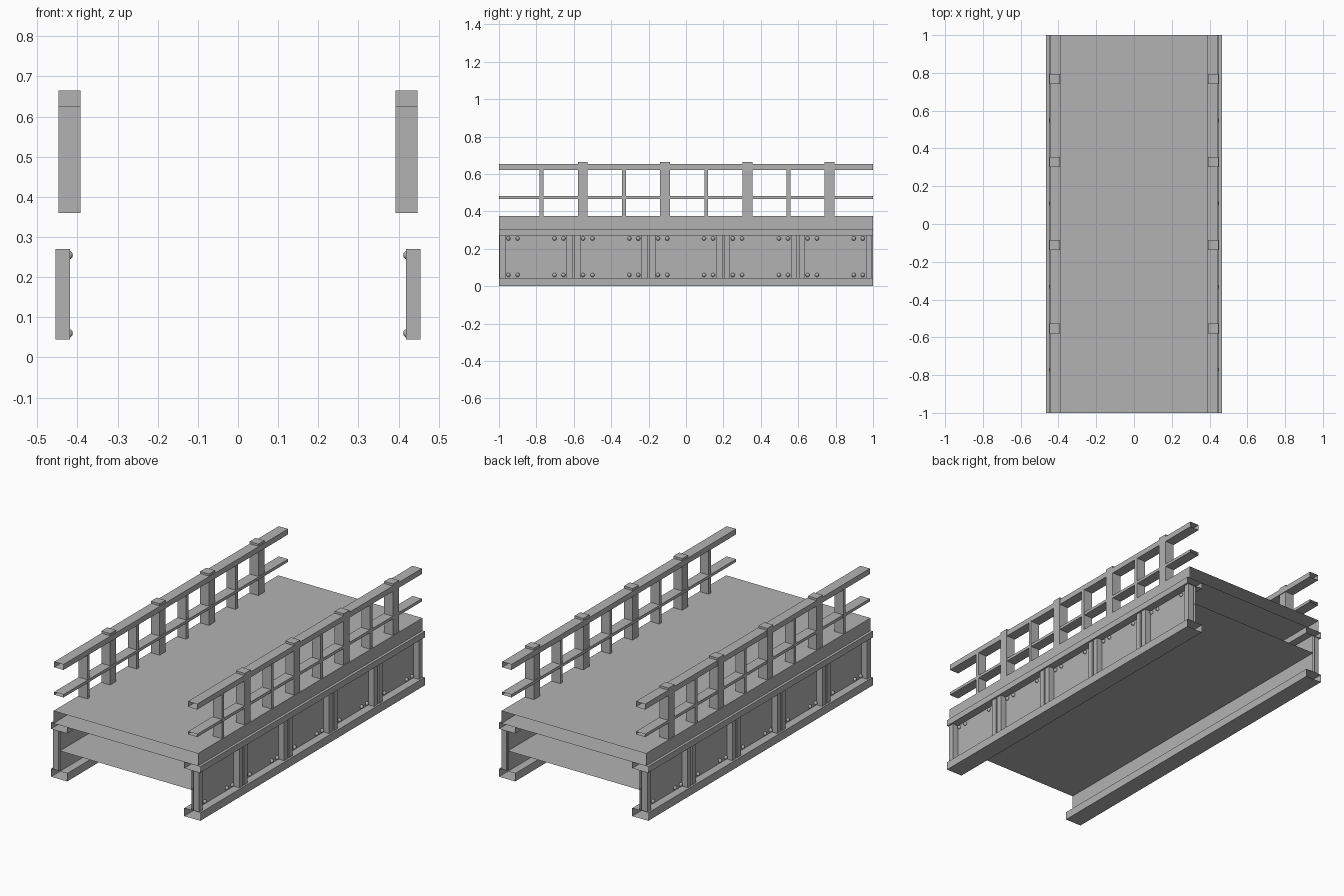
import bpy
import bmesh
from mathutils import Matrix

if "Cube" in bpy.data.objects:
    bpy.data.objects.remove(bpy.data.objects["Cube"], do_unlink=True)

steel = bpy.data.materials.new("grey_steel")
steel.use_nodes = True
GREY = (0.45, 0.45, 0.45, 1)
steel.diffuse_color = GREY
steel.node_tree.nodes["Principled BSDF"].inputs["Base Color"].default_value = GREY


def finish(bm, name):
    mesh = bpy.data.meshes.new(name)
    bm.to_mesh(mesh)
    bm.free()
    mesh.materials.append(steel)
    obj = bpy.data.objects.new(name, mesh)
    bpy.context.collection.objects.link(obj)
    return obj


def add_box(bm, x, y, z, open_ends=False):
    """Box from (min, max) ranges, optionally a tube open along y."""
    size = [b - a for a, b in (x, y, z)]
    mid = [(a + b) / 2 for a, b in (x, y, z)]
    mat = Matrix.Translation(mid) @ Matrix.Diagonal((*size, 1))
    verts = bmesh.ops.create_cube(bm, size=1, matrix=mat)["verts"]
    if open_ends:
        faces = {f for v in verts for f in v.link_faces}
        ends = [f for f in faces if abs(f.normal.y) > 0.9]
        bmesh.ops.delete(bm, geom=ends, context="FACES_ONLY")


def box_part(name, x, z, ys, open_ends=False):
    bm = bmesh.new()
    for y in ys:
        add_box(bm, x, y, z, open_ends)
    return finish(bm, name)


def both_sides(obj):
    """Mirror a part across the bridge centre line."""
    mod = obj.modifiers.new("mirror_sides", "MIRROR")
    mod.use_axis = (True, False, False)
    mod.use_mirror_merge = False


def around(centres, width):
    return [(c - width / 2, c + width / 2) for c in centres]


FULL = [(-1, 1)]
PANEL = 0.4
panels = [-1 + PANEL * i for i in range(5)]

# Deck and lower floor plate
box_part("deck", (-0.45, 0.45), (0.305, 0.375), FULL, True)
bm = bmesh.new()
bmesh.ops.create_grid(bm, x_segments=1, y_segments=1, size=1,
                      matrix=Matrix.Translation((0, 0, 0.16)) @ Matrix.Diagonal((0.412, 1, 1, 1)))
finish(bm, "lower_floor_plate")

# Side girders: flanges and web
both_sides(box_part("bottom_flange", (0.365, 0.465), (0, 0.045), FULL, True))
both_sides(box_part("top_flange", (0.365, 0.465), (0.27, 0.305), FULL, True))
both_sides(box_part("girder_web", (0.41, 0.42), (0.045, 0.27), FULL, True))

# Upright stiffeners at both ends of every panel
stiffeners = [(p + a, p + a + 0.032) for p in panels for a in (0.004, 0.362)]
both_sides(box_part("web_stiffeners", (0.418, 0.455), (0.045, 0.27), stiffeners))

# Rivets
bm = bmesh.new()
for p in panels:
    for offset in (0.05, 0.1, 0.297, 0.345):
        for z in (0.06, 0.255):
            bmesh.ops.create_uvsphere(bm, u_segments=10, v_segments=6, radius=0.011,
                                      matrix=Matrix.Translation((0.422, p + offset, z)))
rivets = finish(bm, "rivets")
for poly in rivets.data.polygons:
    poly.use_smooth = True
both_sides(rivets)

# Railings
SPACING = 0.44
main_posts = [-0.552 + SPACING * i for i in range(4)]
thin_posts = [-0.772 + SPACING * i for i in range(4)]
both_sides(box_part("main_posts", (0.392, 0.447), (0.36, 0.665), around(main_posts, 0.053)))
both_sides(box_part("thin_posts", (0.392, 0.447), (0.36, 0.627), around(thin_posts, 0.02)))
both_sides(box_part("top_rail", (0.388, 0.446), (0.622, 0.653), FULL, True))
both_sides(box_part("middle_rail", (0.388, 0.446), (0.467, 0.483), FULL, True))
